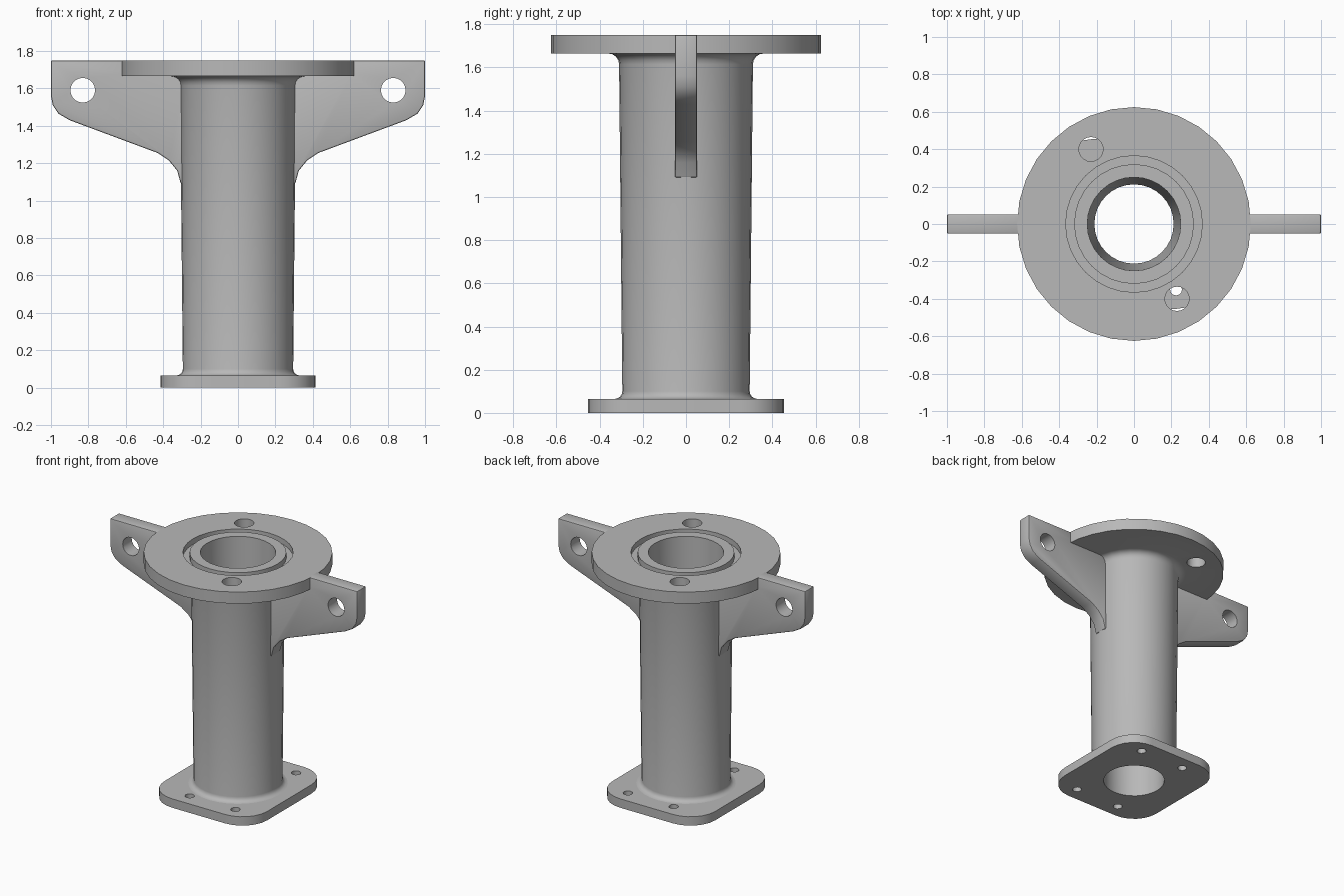
import bpy, bmesh, math
from mathutils import Matrix, Vector

if "Cube" in bpy.data.objects:
    bpy.data.objects.remove(bpy.data.objects["Cube"], do_unlink=True)

# One cast metal colour
grey = bpy.data.materials.new("cast_grey")
grey.use_nodes = True
colour = (0.48, 0.48, 0.48, 1)
grey.diffuse_color = colour
grey.node_tree.nodes["Principled BSDF"].inputs["Base Color"].default_value = colour


def make(name, bm):
    bmesh.ops.recalc_face_normals(bm, faces=bm.faces)
    mesh = bpy.data.meshes.new(name)
    bm.to_mesh(mesh)
    bm.free()
    obj = bpy.data.objects.new(name, mesh)
    bpy.context.collection.objects.link(obj)
    mesh.materials.append(grey)
    return obj


def activate(obj):
    bpy.ops.object.select_all(action='DESELECT')
    obj.select_set(True)
    bpy.context.view_layer.objects.active = obj


def lathe(name, profile, sides):
    """Closed profile of (radius, height) turned around z."""
    bm = bmesh.new()
    rings = []
    for i in range(sides):
        a = math.tau * i / sides
        rings.append([bm.verts.new((r * math.cos(a), r * math.sin(a), z)) for r, z in profile])
    n = len(profile)
    for i in range(sides):
        a, b = rings[i], rings[(i + 1) % sides]
        for j in range(n):
            k = (j + 1) % n
            bm.faces.new((a[j], b[j], b[k], a[k]))
    return make(name, bm)


def extrude(name, points, depth):
    """Prism from a 3D outline, pushed along a depth vector."""
    bm = bmesh.new()
    face = bm.faces.new([bm.verts.new(p) for p in points])
    out = bmesh.ops.extrude_face_region(bm, geom=[face])
    moved = [v for v in out["geom"] if isinstance(v, bmesh.types.BMVert)]
    bmesh.ops.translate(bm, verts=moved, vec=depth)
    return make(name, bm)


def drill(obj, centre, radius, length, axis='Z', sides=20):
    """Cut a round hole through a part."""
    bm = bmesh.new()
    turn = Matrix.Rotation(math.pi / 2, 4, 'X') if axis == 'Y' else Matrix()
    bmesh.ops.create_cone(bm, cap_ends=True, segments=sides, radius1=radius, radius2=radius,
                          depth=length, matrix=Matrix.Translation(centre) @ turn)
    cutter = make("hole_cutter", bm)
    cutter.hide_render = True
    mod = obj.modifiers.new("hole", 'BOOLEAN')
    mod.operation, mod.solver, mod.object = 'DIFFERENCE', 'EXACT', cutter
    activate(obj)
    bpy.ops.object.modifier_apply(modifier=mod.name)
    bpy.data.objects.remove(cutter, do_unlink=True)


def arc(cx, cy, r, start, end, steps):
    return [(cx + r * math.cos(math.radians(start + (end - start) * i / steps)),
             cy + r * math.sin(math.radians(start + (end - start) * i / steps)))
            for i in range(steps + 1)]


# Tapered tube with top flange, seal groove and fillets
low_fillet = arc(0.33, 0.1, 0.035, 270, 180, 4)
high_fillet = arc(0.36, 1.615, 0.05, 180, 90, 4)
profile = ([(0.212, 0), (0.25, 0), (0.25, 0.06)] + low_fillet + high_fillet +
           [(0.625, 1.665), (0.625, 1.75), (0.365, 1.75), (0.365, 1.71),
            (0.32, 1.71), (0.32, 1.75), (0.25, 1.75)])
tube = lathe("flanged_tube", profile, 32)
for s in (-1, 1):
    drill(tube, (0.23 * s, -0.4 * s, 1.7), 0.065, 0.3)

# Rounded base plate with bore and four bolt holes
hx, hy, r = 0.415, 0.455, 0.2
outline = []
for sx, sy, start in ((1, 1, 0), (-1, 1, 90), (-1, -1, 180), (1, -1, 270)):
    outline += arc(sx * (hx - r), sy * (hy - r), r, start, start + 90, 6)
base = extrude("base_plate", [(x, y, 0) for x, y in outline], Vector((0, 0, 0.065)))
drill(base, (0, 0, 0.03), 0.25, 0.3, sides=32)
for x in (0.225, -0.145):
    for y in (-0.35, 0.35):
        drill(base, (x, y, 0.03), 0.032, 0.3, sides=12)

# Side lugs, mirrored, with soft edges and a cross hole
lug_outline = ([(0.6, 1.75), (1, 1.75), (1, 1.56), (0.99, 1.51), (0.96, 1.465), (0.9, 1.43),
                (0.43, 1.255), (0.37, 1.215), (0.325, 1.16), (0.306, 1.09),
                (0.28, 1.09), (0.28, 1.69), (0.6, 1.69)])
parts = [tube, base]
for side, s in (("left", 1), ("right", -1)):
    lug = extrude(side + "_lug", [(s * x, -0.052, z) for x, z in lug_outline], Vector((0, 0.104, 0)))
    bevel = lug.modifiers.new("soft_edges", 'BEVEL')
    bevel.width, bevel.segments, bevel.limit_method = 0.008, 2, 'ANGLE'
    bevel.angle_limit = math.radians(50)
    activate(lug)
    bpy.ops.object.modifier_apply(modifier=bevel.name)
    drill(lug, (s * 0.83, 0, 1.59), 0.066, 0.4, 'Y')
    parts.append(lug)

# Smooth round walls, keep hard rims
for part in parts:
    activate(part)
    bpy.ops.object.shade_smooth_by_angle(angle=math.radians(35))
